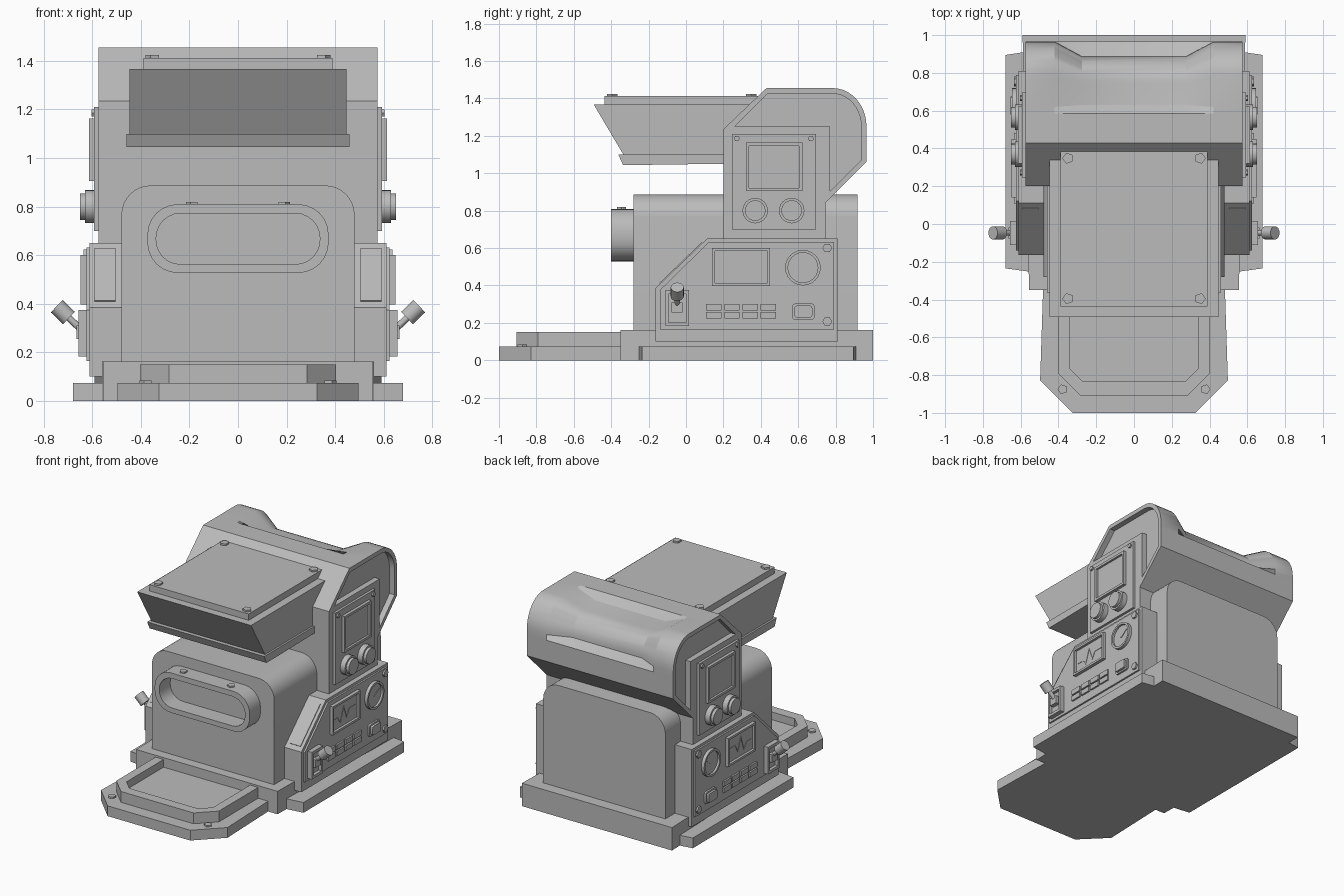
import bpy, bmesh, math
from mathutils import Vector

if "Cube" in bpy.data.objects:
    bpy.data.objects.remove(bpy.data.objects["Cube"])

grey = bpy.data.materials.new("plain_grey")
grey.diffuse_color = (0.5, 0.5, 0.5, 1)
grey.use_nodes = True
grey.node_tree.nodes["Principled BSDF"].inputs["Base Color"].default_value = grey.diffuse_color


def place(axis, u, v, w):
    """Map a 2D profile point and depth to 3D: x -> (y,z), y -> (x,z), z -> (x,y)."""
    return {"x": (w, u, v), "y": (u, w, v), "z": (u, v, w)}[axis]


def finish(name, bm, mirror=False):
    bmesh.ops.recalc_face_normals(bm, faces=bm.faces)
    me = bpy.data.meshes.new(name)
    bm.to_mesh(me)
    bm.free()
    me.materials.append(grey)
    ob = bpy.data.objects.new(name, me)
    bpy.context.collection.objects.link(ob)
    if mirror:
        ob.modifiers.new("Mirror", "MIRROR")
    return ob


def prism(name, pts, axis, a, b, mirror=False):
    bm = bmesh.new()
    f = bm.faces.new([bm.verts.new(place(axis, u, v, a)) for u, v in pts])
    ext = bmesh.ops.extrude_face_region(bm, geom=[f])["geom"]
    move = Vector(place(axis, 0, 0, b - a))
    bmesh.ops.translate(bm, vec=move, verts=[g for g in ext if isinstance(g, bmesh.types.BMVert)])
    return finish(name, bm, mirror)


def frame(name, outer, inner, axis, a, b, mirror=False):
    """Ring between two outlines with equal point counts."""
    bm = bmesh.new()
    loops = [[bm.verts.new(place(axis, u, v, w)) for u, v in pts]
             for pts, w in ((outer, a), (outer, b), (inner, b), (inner, a))]
    n = len(outer)
    for k in range(4):
        p, q = loops[k], loops[(k + 1) % 4]
        for i in range(n):
            j = (i + 1) % n
            bm.faces.new((p[i], p[j], q[j], q[i]))
    return finish(name, bm, mirror)


def rect(u0, u1, v0, v1):
    return [(u0, v0), (u1, v0), (u1, v1), (u0, v1)]


def circle(cu, cv, r, n=24, start=0.0):
    return [(cu + r * math.cos(start + math.tau * i / n),
             cv + r * math.sin(start + math.tau * i / n)) for i in range(n)]


def arc(cu, cv, ru, rv, a0, a1, n):
    return [(cu + ru * math.cos(math.radians(a0 + (a1 - a0) * i / n)),
             cv + rv * math.sin(math.radians(a0 + (a1 - a0) * i / n))) for i in range(n + 1)]


def rounded(u0, u1, v0, v1, r, n=6):
    return (arc(u1 - r, v1 - r, r, r, 0, 90, n) + arc(u0 + r, v1 - r, r, r, 90, 180, n)
            + arc(u0 + r, v0 + r, r, r, 180, 270, n) + arc(u1 - r, v0 + r, r, r, 270, 360, n))


def sym(half):
    """Close a right-hand outline with its left-hand reflection."""
    return half + [(-u, v) for u, v in reversed(half)]


# Base plates
prism("base", sym([(0.555, -0.35), (0.59, 1.0)]), "z", 0, 0.163)
prism("base_side_step", [(0.5, -0.255), (0.57, -0.25), (0.68, -0.235), (0.68, 0.895), (0.58, 0.91),
                         (0.5, 0.91)], "z", 0, 0.073, True)

# Front tray with raised rim
prism("front_tray", sym([(0.325, -1.0), (0.497, -0.828), (0.48, -0.3)]), "z", 0, 0.073)
prism("tray_floor", sym([(0.27, -0.835), (0.34, -0.765), (0.34, -0.34)]), "z", 0.07, 0.095)
frame("tray_rim", sym([(0.285, -0.907), (0.403, -0.79), (0.403, -0.34)]),
      sym([(0.27, -0.835), (0.34, -0.765), (0.34, -0.34)]), "z", 0.07, 0.15)
prism("tray_screw", circle(0.378, -0.875, 0.027, 5), "z", 0.07, 0.084, True)

# Main body with rounded shoulders
prism("body", sym([(0.48, 0.15)] + arc(0.36, 0.765, 0.12, 0.122, 0, 90, 8)), "y", -0.28, 0.917)

# Front porthole
frame("porthole_ring", rounded(-0.373, 0.373, 0.527, 0.81, 0.125),
      rounded(-0.337, 0.337, 0.563, 0.772, 0.1), "y", -0.402, -0.27)
prism("porthole_screw", circle(0.188, -0.345, 0.026, 5), "z", 0.8, 0.82, True)

# Hood lofted across x, with a sunken middle at the back
low = [(0.2, 0.6), (0.2, 1.235), (0.43, 1.455), (0.585, 1.455)]
end = [(0.965, 1.06), (0.745, 0.84), (0.745, 0.6)]
full = low + [(0.62, 1.455)] + arc(0.785, 1.25, 0.18, 0.205, 90, 0, 10) + [(0.965, 1.21)] + end
sunk = low + [(0.63, 1.405)] + arc(0.74, 1.24, 0.147, 0.145, 90, 0, 10) + [(0.965, 1.21)] + end
bm = bmesh.new()
rings = [[bm.verts.new((x, y, z)) for y, z in prof] for x, prof in
         ((-0.575, full), (-0.42, full), (-0.275, sunk), (0.275, sunk), (0.42, full), (0.575, full))]
for p, q in zip(rings, rings[1:]):
    for i in range(len(p)):
        j = (i + 1) % len(p)
        bm.faces.new((p[i], p[j], q[j], q[i]))
bm.faces.new(rings[0])
bm.faces.new(rings[-1])
hood = finish("hood", bm)

# Recess behind the hood rim on both sides
recess = ([(0.262, 1.25), (0.437, 1.425)] + arc(0.785, 1.25, 0.152, 0.175, 90, 0, 10)
          + [(0.937, 1.072), (0.77, 0.905), (0.77, 1.25)])
for s in (-1, 1):
    cutter = prism("hood_recess_cutter", recess, "x", s * 0.535, s * 0.7)
    cutter.hide_render = True
    mod = hood.modifiers.new("Recess", "BOOLEAN")
    mod.operation, mod.solver, mod.object = "DIFFERENCE", "EXACT", cutter
    bpy.context.view_layer.objects.active = hood
    bpy.ops.object.modifier_apply(modifier=mod.name)
    bpy.data.objects.remove(cutter)

# Hopper and lid
prism("hopper", [(-0.335, 1.08), (-0.335, 1.1), (-0.493, 1.367), (0.35, 1.367), (0.35, 1.08)],
      "x", -0.447, 0.447)
prism("hopper_lip", [(-0.337, 1.045), (-0.362, 1.1), (0.3, 1.1), (0.3, 1.052), (-0.2, 1.045)],
      "x", -0.46, 0.46)
prism("hopper_lid", rect(-0.39, 0.39, -0.437, 0.392), "z", 1.36, 1.412)
for y in (-0.395, 0.348):
    prism("lid_screw", circle(0.35, y, 0.03, 5), "z", 1.405, 1.424, True)

# Upper side panel with screen and two knobs
prism("upper_panel", rect(0.247, 0.695, 0.7, 1.21), "x", 0.56, 0.592, True)
frame("upper_screen_frame", rect(0.32, 0.622, 0.905, 1.163), rect(0.337, 0.605, 0.922, 1.146),
      "x", 0.585, 0.613, True)
prism("upper_screen", rect(0.337, 0.605, 0.922, 1.146), "x", 0.585, 0.598, True)
for y in (0.37, 0.565):
    prism("knob_collar", circle(y, 0.8, 0.068), "x", 0.585, 0.63, True)
    prism("knob", circle(y, 0.8, 0.055), "x", 0.62, 0.65, True)
for y in (0.272, 0.668):
    prism("upper_panel_screw", circle(y, 1.185, 0.016, 6), "x", 0.585, 0.604, True)

# Lower side console and its face plate
prism("console", [(-0.163, 0.1), (-0.163, 0.385), (0.112, 0.65), (0.81, 0.65), (0.81, 0.1)],
      "x", 0.46, 0.612, True)
prism("console_plate", [(-0.14, 0.165), (-0.14, 0.375), (0.122, 0.632), (0.79, 0.632), (0.79, 0.165)],
      "x", 0.6, 0.624, True)
prism("console_slope_plate", [(-0.135, 0.405), (-0.142, 0.413), (0.083, 0.63), (0.09, 0.622)],
      "x", 0.505, 0.59, True)
for z in (0.6, 0.207):
    prism("console_screw", circle(0.755, z, 0.026, 6), "x", 0.615, 0.636, True)

# Oscilloscope screen
frame("scope_frame", rect(0.14, 0.45, 0.397, 0.6), rect(0.155, 0.435, 0.412, 0.585),
      "x", 0.615, 0.648, True)
prism("scope_screen", rect(0.155, 0.435, 0.412, 0.585), "x", 0.615, 0.63, True)
wave = [(0.17, 0.49), (0.22, 0.49), (0.25, 0.45), (0.285, 0.55), (0.32, 0.46), (0.345, 0.51), (0.42, 0.51)]
prism("scope_trace", wave + [(y, z - 0.01) for y, z in reversed(wave)], "x", 0.629, 0.633, True)

# Gauge
frame("gauge_ring", circle(0.625, 0.495, 0.095), circle(0.625, 0.495, 0.08), "x", 0.615, 0.647, True)
prism("gauge_face", circle(0.625, 0.495, 0.08), "x", 0.615, 0.632, True)
prism("gauge_needle", [(0.618, 0.487), (0.626, 0.484), (0.68, 0.525)], "x", 0.631, 0.636, True)

# Button rows and single push button
for row in range(2):
    for col in range(4):
        y, z = 0.108 + col * 0.097, 0.222 + row * 0.045
        prism("key_button", rect(y, y + 0.082, z, z + 0.035), "x", 0.615, 0.636, True)
prism("push_button_base", rounded(0.568, 0.687, 0.217, 0.303, 0.015, 3), "x", 0.615, 0.637, True)
prism("push_button", rounded(0.58, 0.675, 0.228, 0.292, 0.012, 3), "x", 0.63, 0.653, True)

# Lever switch tilted outward
frame("lever_frame", rect(-0.11, 0.016, 0.182, 0.375), rect(-0.093, -0.001, 0.202, 0.355),
      "x", 0.615, 0.657, True)
prism("lever_backing", rect(-0.093, -0.001, 0.202, 0.355), "x", 0.615, 0.635, True)
prism("lever_pivot", rect(-0.078, -0.018, 0.255, 0.31), "x", 0.63, 0.665, True)
tilt = Vector((0.72, 0, 0.69))
for name, r, t0, t1 in (("lever_shaft", 0.014, -0.02, 0.1), ("lever_grip", 0.035, 0.075, 0.145)):
    bm = bmesh.new()
    bmesh.ops.create_cone(bm, cap_ends=True, segments=16, radius1=r, radius2=r, depth=t1 - t0)
    bmesh.ops.rotate(bm, verts=bm.verts, matrix=tilt.to_track_quat("Z", "Y").to_matrix())
    bmesh.ops.translate(bm, verts=bm.verts, vec=Vector((0.642, -0.047, 0.29)) + tilt * (t0 + t1) / 2)
    finish(name, bm, True)

# Smooth the rounded parts, keep edges sharp
for ob in bpy.context.scene.objects:
    ob.select_set(True)
bpy.context.view_layer.objects.active = hood
bpy.ops.object.shade_smooth_by_angle(angle=math.radians(30))
